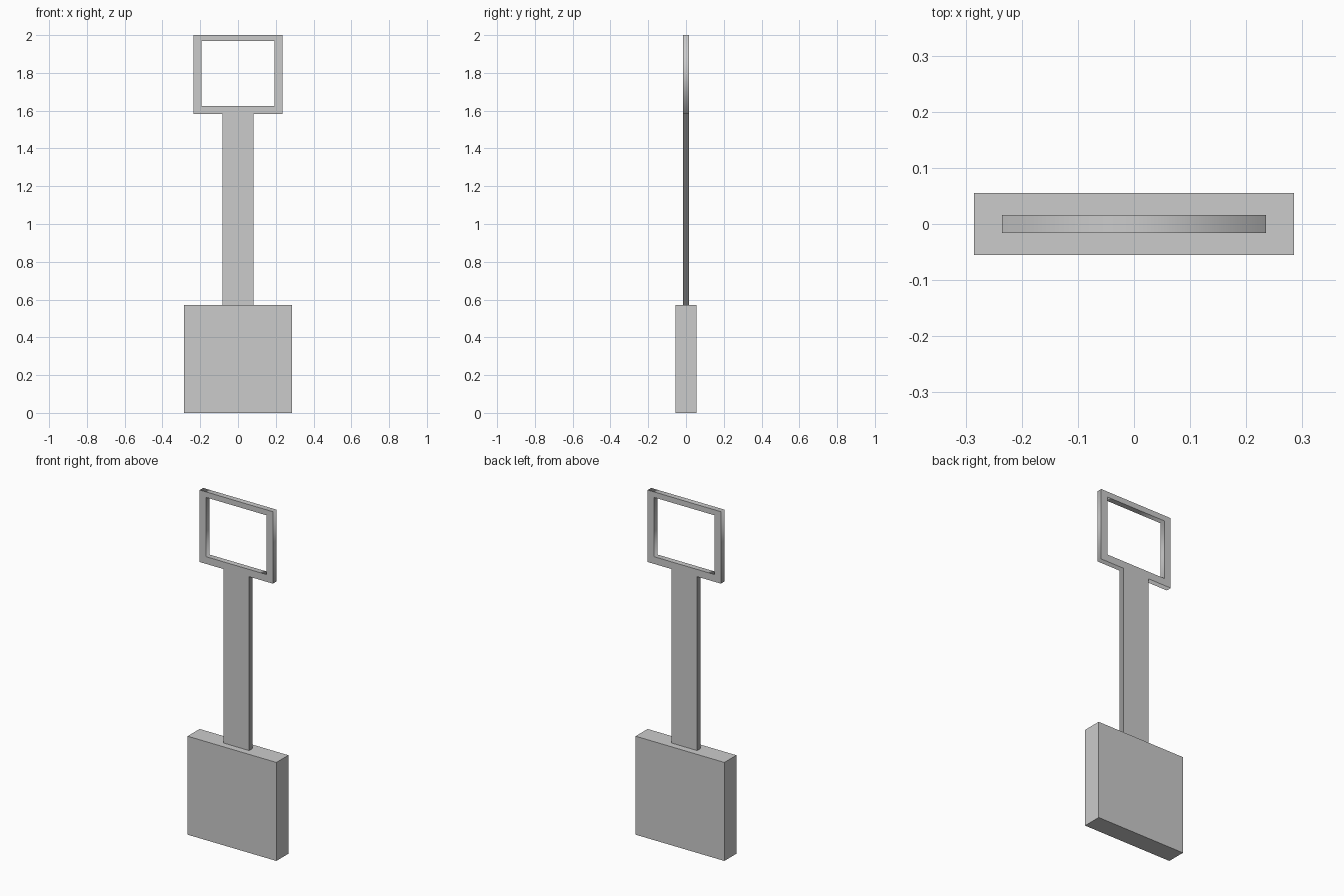
import bpy
import math

if "Cube" in bpy.data.objects:
    bpy.data.objects.remove(bpy.data.objects["Cube"])


def outline_part(name, loops, half_depth):
    """Extrude closed x/z outlines (inner loops become holes) along y."""
    curve = bpy.data.curves.new(name, 'CURVE')
    curve.dimensions = '2D'
    curve.fill_mode = 'BOTH'
    curve.extrude = half_depth
    for points in loops:
        spline = curve.splines.new('POLY')
        spline.points.add(len(points) - 1)
        for p, (x, z) in zip(spline.points, points):
            p.co = (x, z, 0, 1)
        spline.use_cyclic_u = True
    obj = bpy.data.objects.new(name, curve)
    bpy.context.collection.objects.link(obj)
    obj.rotation_euler.x = math.pi / 2
    bpy.ops.object.select_all(action='DESELECT')
    obj.select_set(True)
    bpy.context.view_layer.objects.active = obj
    bpy.ops.object.convert(target='MESH')
    bpy.ops.object.transform_apply(location=False, rotation=True, scale=False)
    return obj


def mirrored(right_side):
    """Close a right-hand profile with its mirror image in x."""
    return right_side + [(-x, z) for x, z in reversed(right_side)]


# Thick square blade
bpy.ops.mesh.primitive_cube_add(size=1, location=(0, 0, 0.286))
blade = bpy.context.object
blade.name = "blade"
blade.scale = (0.57, 0.11, 0.572)
bpy.ops.object.transform_apply(location=False, rotation=False, scale=True)

# Flat shaft with an open rectangular grip
outer = mirrored([(0.083, 0.572), (0.083, 1.582), (0.235, 1.582), (0.235, 2.0)])
hole = mirrored([(0.193, 1.624), (0.193, 1.968)])
outline_part("shaft_and_grip", [outer, hole], 0.016)
